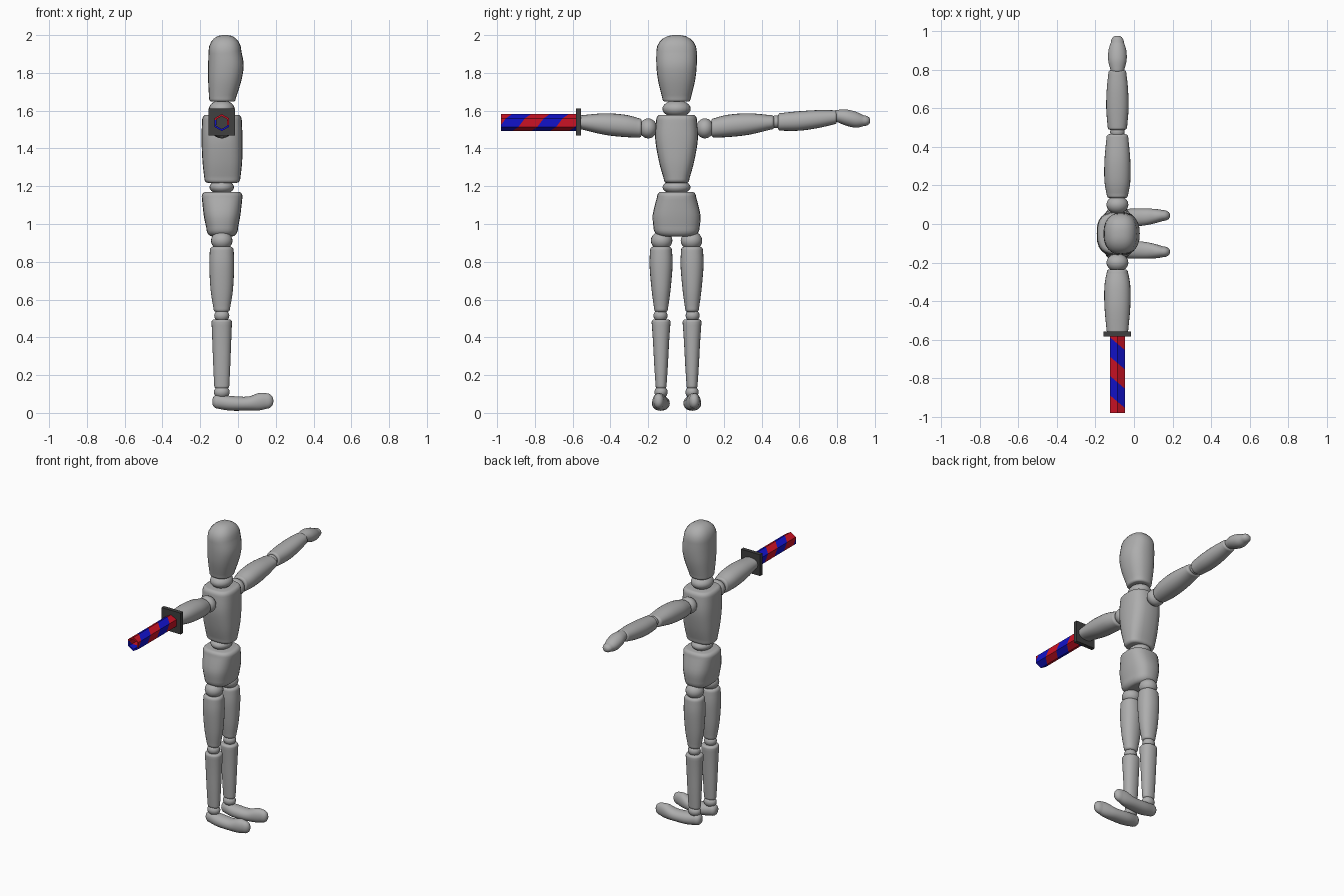
import bpy, bmesh, math
from mathutils import Vector

if "Cube" in bpy.data.objects:
    bpy.data.objects.remove(bpy.data.objects["Cube"])

MID = -0.05     # symmetry plane of the figure (y)
CX = -0.086     # depth axis of the limbs (x)


def material(name, rgb):
    m = bpy.data.materials.new(name)
    m.diffuse_color = (*rgb, 1)
    m.use_nodes = True
    m.node_tree.nodes["Principled BSDF"].inputs["Base Color"].default_value = m.diffuse_color
    return m


GREY = material("figure_grey", (0.42, 0.42, 0.42))
DARK = material("guard_dark_grey", (0.05, 0.05, 0.05))
RED = material("stripe_red", (0.6, 0.006, 0.018))
BLUE = material("stripe_blue", (0.006, 0.006, 0.6))


def finish(name, bm, mats, angle=None):
    bmesh.ops.recalc_face_normals(bm, faces=bm.faces)
    me = bpy.data.meshes.new(name)
    bm.to_mesh(me)
    bm.free()
    for m in mats:
        me.materials.append(m)
    ob = bpy.data.objects.new(name, me)
    bpy.context.collection.objects.link(ob)
    if angle:
        bpy.ops.object.select_all(action='DESELECT')
        bpy.context.view_layer.objects.active = ob
        ob.select_set(True)
        bpy.ops.object.shade_smooth_by_angle(angle=math.radians(angle))
    return ob


def catmull(p, steps=4):
    """Smooth the station list."""
    out = []
    for i in range(len(p) - 1):
        a, b, c, d = p[max(i - 1, 0)], p[i], p[i + 1], p[min(i + 2, len(p) - 1)]
        for s in range(steps):
            t = s / steps
            out.append([0.5 * (2 * q + (r - o) * t + (2 * o - 5 * q + 4 * r - u) * t * t
                               + (3 * q - o - 3 * r + u) * t ** 3)
                        for o, q, r, u in zip(a, b, c, d)])
    return out + [list(p[-1])]


def loft(name, axis, stations, cap0, cap1, power=2.0, n=24, flip=False):
    """Stations are (position, a_min, a_max, b_min, b_max); caps are (depth, rounding)."""
    rows = catmull(stations)

    def cap(st, depth, f, sign):
        res = []
        for k in range(1, 6):
            w = math.radians(17.5 * k)
            s = 1 - f + f * math.cos(w)
            ca, cb = (st[1] + st[2]) / 2, (st[3] + st[4]) / 2
            ra, rb = (st[2] - st[1]) / 2 * s, (st[4] - st[3]) / 2 * s
            res.append([st[0] + sign * depth * math.sin(w), ca - ra, ca + ra, cb - rb, cb + rb])
        return res
    rows = cap(rows[0], *cap0, -1)[::-1] + rows + cap(rows[-1], *cap1, 1)
    bm = bmesh.new()
    rings = []
    for t, a0, a1, b0, b1 in rows:
        ring = []
        for i in range(n):
            w = 2 * math.pi * i / n
            c, s = math.cos(w), math.sin(w)
            a = (a0 + a1) / 2 + (a1 - a0) / 2 * math.copysign(abs(c) ** (2 / power), c)
            b = (b0 + b1) / 2 + (b1 - b0) / 2 * math.copysign(abs(s) ** (2 / power), s)
            co = {'x': (t, a, b), 'y': (a, t, b), 'z': (a, b, t)}[axis]
            if flip:
                co = (co[0], 2 * MID - co[1], co[2])
            ring.append(bm.verts.new(co))
        rings.append(ring)
    for r, q in zip(rings, rings[1:]):
        for i in range(n):
            j = (i + 1) % n
            bm.faces.new((r[i], r[j], q[j], q[i]))
    bm.faces.new(rings[0])
    bm.faces.new(rings[-1])
    return finish(name, bm, [GREY], 50)


def ball(name, centre, radii, flip=False):
    bm = bmesh.new()
    bmesh.ops.create_uvsphere(bm, u_segments=20, v_segments=12, radius=1)
    c = Vector(centre)
    if flip:
        c.y = 2 * MID - c.y
    for v in bm.verts:
        v.co = Vector(p * q for p, q in zip(v.co, radii)) + c
    return finish(name, bm, [GREY], 50)


# Head, neck, chest, waist and pelvis
loft("head", 'z', [(1.665, -.153, -.012, -.125, .025), (1.76, -.158, .018, -.148, .048),
                   (1.84, -.158, .03, -.157, .057), (1.915, -.156, .018, -.157, .057)],
     (.017, .18), (.085, .85), 2.4)
ball("neck", (CX, MID, 1.61), (.068, .075, .045))
loft("chest", 'z', [(1.24, -.178, .012, -.118, .018), (1.33, -.188, .022, -.143, .043),
                    (1.45, -.193, .024, -.163, .063), (1.55, -.19, .02, -.158, .058)],
     (.022, .2), (.028, .2), 2.8)
ball("waist", (CX, MID, 1.195), (.065, .074, .038))
loft("pelvis", 'z', [(.98, -.168, .0, -.172, .072), (1.05, -.182, .013, -.176, .076),
                     (1.145, -.192, .024, -.153, .053)],
     (.045, .35), (.025, .2), 2.6)

# Legs
for side, flip in (("left", False), ("right", True)):
    y = 0.032

    def leg(name, rows, c0, c1):
        loft(f"{side}_{name}", 'z', [(z, CX - rx, CX + rx, y - ry, y + ry) for z, rx, ry in rows],
             c0, c1, 2.2, flip=flip)
    ball(f"{side}_hip_joint", (CX, y - .003, .912), (.057, .057, .05), flip)
    leg("thigh", [(.555, .044, .037), (.65, .059, .05), (.78, .066, .061), (.86, .063, .058)],
        (.02, .3), (.02, .25))
    ball(f"{side}_knee_joint", (CX, y + .003, .515), (.04, .037, .034), flip)
    leg("shin", [(.145, .04, .029), (.25, .045, .036), (.38, .05, .043), (.48, .054, .05)],
        (.015, .25), (.015, .25))
    ball(f"{side}_ankle_joint", (CX, y, .11), (.042, .035, .033), flip)
    # foot runs forward along x
    loft(f"{side}_foot", 'x', [(-.105, y - .035, y + .035, .022, .098),
                               (-.04, y - .046, y + .046, .012, .09),
                               (.05, y - .04, y + .048, .012, .086),
                               (.11, y - .028, y + .046, .013, .105),
                               (.15, y - .016, y + .04, .022, .104)],
         (.03, .75), (.037, .9), 2.1, flip=flip)

    # Upper arm and shoulder
    ball(f"{side}_shoulder_joint", (CX, .1, 1.506), (.057, .047, .053), flip)
    loft(f"{side}_upper_arm", 'y', [(.15, CX - .055, CX + .055, 1.458, 1.56),
                                    (.22, CX - .067, CX + .067, 1.46, 1.578),
                                    (.33, CX - .067, CX + .067, 1.472, 1.586),
                                    (.45, CX - .056, CX + .056, 1.5, 1.576)],
         (.015, .25), (.015, .25), 2.2, flip=flip)

# Left forearm and hand
ball("left_elbow_joint", (CX, .477, 1.541), (.038, .035, .034))
loft("left_forearm", 'y', [(.5, CX - .05, CX + .05, 1.494, 1.587),
                           (.6, CX - .058, CX + .058, 1.494, 1.597),
                           (.7, CX - .055, CX + .055, 1.508, 1.603),
                           (.785, CX - .046, CX + .046, 1.528, 1.602)],
     (.012, .25), (.012, .25), 2.2)
loft("left_hand", 'y', [(.8, CX - .036, CX + .036, 1.54, 1.604),
                        (.85, CX - .048, CX + .048, 1.52, 1.606),
                        (.9, CX - .046, CX + .046, 1.51, 1.594),
                        (.94, CX - .034, CX + .034, 1.518, 1.575)],
     (.015, .4), (.035, .85))

# Square guard at the end of the right arm
bm = bmesh.new()
bmesh.ops.create_cube(bm, size=1)
for v in bm.verts:
    v.co = Vector((v.co.x * .142, v.co.y * .026, v.co.z * .142)) + Vector((CX, -.57, 1.54))
finish("guard", bm, [DARK])

# Hexagonal tube with spiral stripes
PITCH, R = 0.2, 0.045
bm = bmesh.new()


def spiral(k, deg):
    w = math.radians(deg)
    y = -.87 + PITCH * ((deg - 90) / 360 + k / 2 - .25)
    return bm.verts.new((CX + R * math.cos(w), y, 1.537 + R * math.sin(w)))


for i in range(6):
    d0, d1 = 30 + 60 * i, 90 + 60 * i
    for k in range(-5, 9):
        f = bm.faces.new((spiral(k, d0), spiral(k + 1, d0), spiral(k + 1, d1), spiral(k, d1)))
        f.material_index = k % 2
bmesh.ops.remove_doubles(bm, verts=bm.verts, dist=1e-4)
for y, sign in ((-.98, -1), (-.57, 1)):
    bmesh.ops.bisect_plane(bm, geom=bm.verts[:] + bm.edges[:] + bm.faces[:],
                           plane_co=(0, y, 0), plane_no=(0, sign, 0), clear_outer=True)
tube = finish("striped_tube", bm, [BLUE, RED])
wall = tube.modifiers.new("wall", 'SOLIDIFY')
wall.thickness = 0.011
wall.offset = -1
